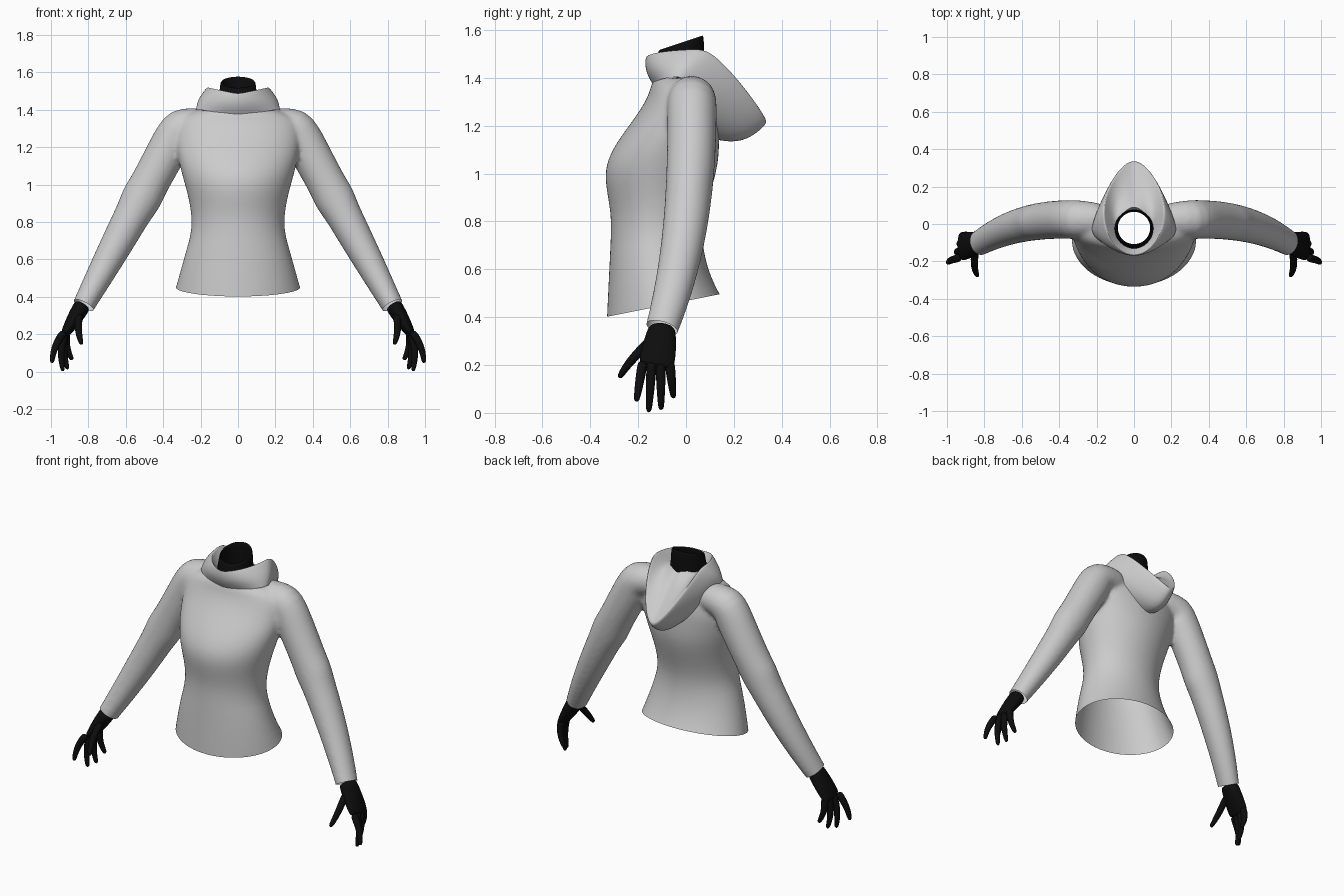
import bpy, bmesh
from math import sin, cos, pi, tau, exp
from mathutils import Vector

cube = bpy.data.objects.get("Cube")
if cube:
    bpy.data.objects.remove(cube)


def material(name, value):
    mat = bpy.data.materials.new(name)
    mat.use_nodes = True
    colour = (value, value, value, 1)
    mat.diffuse_color = colour
    shader = mat.node_tree.nodes["Principled BSDF"]
    shader.inputs["Base Color"].default_value = colour
    shader.inputs["Roughness"].default_value = 0.8
    return mat


grey = material("grey fabric", 0.6)
black = material("black lining", 0.004)


def ease(start, end, value):
    """Smooth ramp that rises from 0 at start to 1 at end."""
    t = min(max((value - start) / (end - start), 0), 1)
    return t * t * (3 - 2 * t)


def steps(count):
    return [i / (count - 1) for i in range(count)]


def turns(count):
    return [tau * i / count for i in range(count)]


def mirrored(path, sign):
    return [Vector((sign * p.x, p.y, p.z)) for p in path]


def skin(bm, loops, capped=False):
    """Bridge closed loops of points into a surface."""
    rows = [[bm.verts.new(point) for point in loop] for loop in loops]
    for lower, upper in zip(rows, rows[1:]):
        for i in range(len(lower)):
            bm.faces.new((lower[i - 1], lower[i], upper[i], upper[i - 1]))
    if capped:
        bm.faces.new(rows[-1])
        bm.faces.new(reversed(rows[0]))


def tube(bm, path, across, along, sides):
    """Sweep an ellipse on a path; along is its radius towards y."""
    loops = []
    for i, point in enumerate(path):
        ahead = path[min(i + 1, len(path) - 1)]
        behind = path[max(i - 1, 0)]
        tangent = (ahead - behind).normalized()
        side = tangent.cross(Vector((0, 1, 0))).normalized()
        up = side.cross(tangent)
        loops.append([point + side * across[i] * cos(a) + up * along[i] * sin(a)
                      for a in turns(sides)])
    skin(bm, loops, True)


def finish(bm, name, mat, levels=2, thickness=0):
    """Turn the bmesh into a smooth object."""
    bmesh.ops.recalc_face_normals(bm, faces=bm.faces)
    mesh = bpy.data.meshes.new(name)
    bm.to_mesh(mesh)
    bm.free()
    mesh.shade_smooth()
    mesh.materials.append(mat)
    part = bpy.data.objects.new(name, mesh)
    bpy.context.collection.objects.link(part)
    if thickness:
        part.modifiers.new("thickness", "SOLIDIFY").thickness = thickness
    subdivision = part.modifiers.new("smooth", "SUBSURF")
    subdivision.levels = subdivision.render_levels = levels
    return part


def cut(bm, centre, normal, region):
    """Open the surface along a plane, only inside a region."""
    faces = [f for f in bm.faces if region(f.calc_center_median())]
    edges = {e for f in faces for e in f.edges}
    verts = {v for f in faces for v in f.verts}
    bmesh.ops.bisect_plane(bm, geom=faces + list(edges) + list(verts),
                           plane_co=centre, plane_no=normal, clear_outer=True)


# Torso: flared hem, narrow waist, full chest and sloping shoulders
def torso_loop(t):
    z = 0.3 + 1.12 * t
    flare = max(0, 0.75 - z) / 0.3
    shoulder = max(0, z - 1.3) / 0.12
    width = 0.25 + 0.085 * flare + 0.085 * ease(0.8, 1.25, z) - 0.17 * shoulder ** 3
    front = -0.315 - 0.015 * flare - 0.025 * ease(0.8, 1, z) + 0.2 * ease(1, 1.4, z)
    back = 0.07 + 0.1 * flare ** 2 + 0.07 * ease(0.75, 1.1, z) - 0.04 * ease(1.2, 1.4, z)
    return [(width * cos(a), (front + back) / 2 + (back - front) / 2 * sin(a), z)
            for a in turns(28)]


# Sleeve: straight slope from the shoulder, forearm swinging forward
sleeve = [Vector((0.1, 0.01, 1.32)), Vector((0.22, 0.025, 1.325))]
sleeve_across = [0.08, 0.09]
sleeve_along = [0.08, 0.095]
for t in [1.1 * s for s in steps(20)]:
    elbow = 0.01 * exp(-((t - 0.4) / 0.05) ** 2)
    sleeve.append(Vector((0.31 + 0.515 * t, 0.025 - 0.125 * t ** 2.5, 1.31 - 0.955 * t)))
    sleeve_across.append(0.11 - 0.05 * t + 0.012 * sin(pi * t) + elbow)
    sleeve_along.append(0.105 - 0.035 * t ** 2)

# Garment body: torso and sleeves fused into one smooth surface
bm = bmesh.new()
skin(bm, [torso_loop(t) for t in steps(22)], True)
for sign in (1, -1):
    tube(bm, mirrored(sleeve, sign), sleeve_across, sleeve_along, 20)
body = finish(bm, "torso_and_sleeves", grey, 1)
body.modifiers.new("fuse", "REMESH").voxel_size = 0.012
soften = body.modifiers.new("soften", "SMOOTH")
soften.iterations = 6
fused = bpy.data.meshes.new_from_object(
    body.evaluated_get(bpy.context.evaluated_depsgraph_get()))
body.modifiers.clear()

# Openings: slanted hem, neck and cuffs
bm = bmesh.new()
bm.from_mesh(fused)
bpy.data.meshes.remove(fused)
cut(bm, (0, -0.09, 0.45), (0, 0.2, -1), lambda p: abs(p.x) < 0.5 and p.z < 0.65)
cut(bm, (0, 0, 1.4), (0, 0, 1), lambda p: abs(p.x) < 0.18 and p.z > 1.36)
for sign in (1, -1):
    cut(bm, (sign * 0.825, -0.1, 0.355), (sign * 0.5, -0.3, -0.95),
        lambda p: p.x * sign > 0.55 and p.z < 0.5)
bm.to_mesh(body.data)
bm.free()
body.data.shade_smooth()


# Collar and hood: one rule blended from neckline to rim to throat
def hood_loop(width, front, back, top, drop):
    loop = []
    for a in turns(24):
        b = (1 - cos(a)) / 2
        fall = max(0, 2 * b - 1) ** 1.2
        loop.append((width * sin(a) * (1 - 0.3 * b ** 3),
                     front + (back - front) * b,
                     top + 0.035 * abs(sin(a)) - drop * fall))
    return loop


neckline = Vector((0.235, -0.14, 0.11, 1.37, 0.23))
rim = Vector((0.17, -0.17, 0.35, 1.49, 0.28))
throat = Vector((0.1, -0.12, 0.09, 1.41, -0.04))
sag = Vector((0.015, -0.015, 0.01, 0, 0.045))
outside = [neckline.lerp(rim, t) + sag * sin(pi * t) for t in steps(5)]
inside = [rim.lerp(throat, t) for t in (0.1, 0.4, 0.7, 1)]
bm = bmesh.new()
skin(bm, [hood_loop(*shape) for shape in outside + inside])
finish(bm, "collar_and_hood", grey)

# Neck: open tube, its upper edge higher at the back
bm = bmesh.new()
skin(bm, [[((0.11 - 0.015 * t) * cos(a),
            (0.11 - 0.015 * t) * sin(a) - 0.03 + 0.01 * t,
            1.4 + (0.15 + 0.03 * sin(a)) * t) for a in turns(24)]
          for t in steps(4)])
finish(bm, "neck", black, 1, 0.01)

# Palm: flattens and widens towards the knuckles
wrist = Vector((0.825, -0.098, 0.365))
knuckles = Vector((0.932, -0.125, 0.19))
palm = [wrist.lerp(knuckles, t) for t in steps(6)]
palm_across = [0.047 - 0.026 * t ** 2 for t in steps(6)]
palm_along = [0.055 + 0.021 * sin(2 * t) for t in steps(6)]

# Digits: root, tip and outward bow, starting with the thumb
digits = [(Vector((0.85, -0.14, 0.31)), Vector((0.835, -0.28, 0.145)),
           Vector((0.01, -0.02, -0.01)))]
tips = ((0.995, 0.045), (0.935, 0), (0.91, 0.01), (0.885, 0.06))
for i, (x, z) in enumerate(tips):
    digits.append((Vector((0.93 - 0.005 * i, 0.037 * i - 0.18, 0.215)),
                   Vector((x, 0.052 * i - 0.208, z)),
                   Vector((0.016, 0, 0))))
digit_radii = [0.023 - 0.011 * t ** 2 for t in steps(6)]

for side, sign in (("left", 1), ("right", -1)):
    bm = bmesh.new()
    tube(bm, mirrored(palm, sign), palm_across, palm_along, 14)
    for root, tip, bow in digits:
        path = [root.lerp(tip, t) + bow * sin(pi * t) for t in steps(6)]
        tube(bm, mirrored(path, sign), digit_radii, digit_radii, 8)
    finish(bm, side + "_hand", black)
